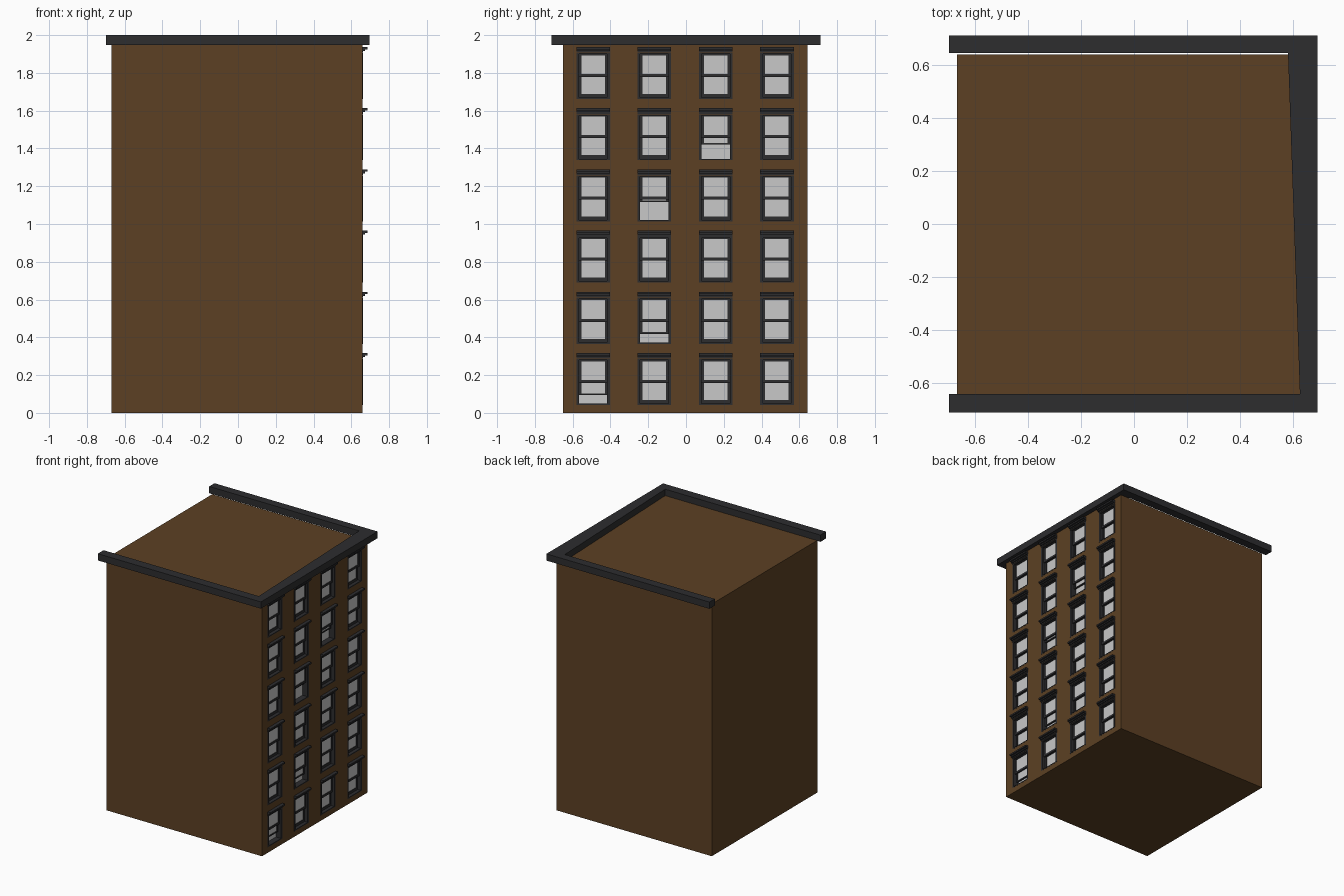
import bpy, bmesh

if "Cube" in bpy.data.objects:
    bpy.data.objects.remove(bpy.data.objects["Cube"])

def material(name, rgb):
    m = bpy.data.materials.new(name)
    m.diffuse_color = (*rgb, 1)
    m.use_nodes = True
    m.node_tree.nodes["Principled BSDF"].inputs["Base Color"].default_value = m.diffuse_color
    return m

BROWN = material("brown wall", (0.107, 0.051, 0.017))
DARK = material("dark trim", (0.026, 0.026, 0.028))
PALE = material("pale glass", (0.58, 0.58, 0.58))

def box(bm, x, y, z):
    v = [bm.verts.new((a, b, c)) for a in x for b in y for c in z]
    for f in ((0, 1, 3, 2), (4, 6, 7, 5), (0, 4, 5, 1),
              (2, 3, 7, 6), (0, 2, 6, 4), (1, 5, 7, 3)):
        bm.faces.new([v[i] for i in f])

def ring(bm, x, y, z, side, bottom, top):
    box(bm, x, (y[0], y[0] + side), z)
    box(bm, x, (y[1] - side, y[1]), z)
    inner = (y[0] + side, y[1] - side)
    box(bm, x, inner, (z[0], z[0] + bottom))
    box(bm, x, inner, (z[1] - top, z[1]))

def finish(bm, name, mat):
    bmesh.ops.recalc_face_normals(bm, faces=bm.faces)
    me = bpy.data.meshes.new(name)
    bm.to_mesh(me)
    bm.free()
    me.materials.append(mat)
    ob = bpy.data.objects.new(name, me)
    bpy.context.collection.objects.link(ob)
    return ob

WALL_X = 0.66
BACK = 0.612
HALF = 0.089
opened = {(0, 0): 0.045, (1, 1): 0.045, (1, 3): 0.095, (2, 4): 0.075}

walls, holes, frames, sashes, glass, lintels = (bmesh.new() for _ in range(6))
box(walls, (-0.67, WALL_X), (-0.65, 0.642), (0, 1.95))

# windows: 4 columns by 6 rows on the right face
for col in range(4):
    for row in range(6):
        cy = -0.492 + 0.3245 * col
        z = 0.042 + 0.324 * row
        ys = (cy - HALF, cy + HALF)
        box(holes, (BACK, 0.75), ys, (z, z + 0.243))
        # outer frame lining the opening
        ring(frames, (BACK, WALL_X + 0.001), ys, (z, z + 0.243), 0.014, 0.007, 0.006)
        inner = (ys[0] + 0.014, ys[1] - 0.014)
        pane = (inner[0] + 0.013, inner[1] - 0.013)
        # pale plate behind, seen when the sash is raised
        box(glass, (BACK + 0.001, BACK + 0.004), inner, (z + 0.007, z + 0.237))
        # upper sash in front, lower sash behind
        ring(sashes, (0.636, 0.648), inner, (z + 0.116, z + 0.237), 0.013, 0.016, 0.006)
        box(glass, (0.639, 0.642), pane, (z + 0.132, z + 0.231))
        up = opened.get((col, row), 0)
        low = z + 0.007 + up
        rail = 0.009 if up else 0.019
        ring(sashes, (0.622, 0.634), inner, (low, z + 0.131 + up), 0.013, rail, 0.015)
        box(glass, (0.626, 0.629), pane, (low + rail, z + 0.116 + up))
        # stepped lintel
        for out, a, b in ((0.663, 0.245, 0.254), (0.672, 0.254, 0.263), (0.685, 0.263, 0.275)):
            box(lintels, (WALL_X - 0.003, out), ys, (z + a, z + b))

building = finish(walls, "building_walls", BROWN)
cutter = finish(holes, "window_cutter", BROWN)
cutter.hide_render = True
mod = building.modifiers.new("openings", "BOOLEAN")
mod.operation = "DIFFERENCE"
mod.solver = "EXACT"
mod.object = cutter
bpy.context.view_layer.objects.active = building
bpy.ops.object.modifier_apply(modifier=mod.name)
bpy.data.objects.remove(cutter)

finish(frames, "window_frames", DARK)
finish(sashes, "window_sashes", DARK)
finish(glass, "window_glass", PALE)
finish(lintels, "window_lintels", DARK)

# U-shaped cornice, open at the left end, slanted inner edge
outline = [(-0.70, -0.713), (0.695, -0.713), (0.695, 0.713), (-0.70, 0.713),
           (-0.70, 0.648), (0.583, 0.648), (0.628, -0.643), (-0.70, -0.643)]
cornice = bmesh.new()
base = cornice.faces.new([cornice.verts.new((x, y, 1.948)) for x, y in outline])
ext = bmesh.ops.extrude_face_region(cornice, geom=[base])
bmesh.ops.translate(cornice, vec=(0, 0, 0.052),
                    verts=[g for g in ext["geom"] if isinstance(g, bmesh.types.BMVert)])
finish(cornice, "roof_cornice", DARK)
